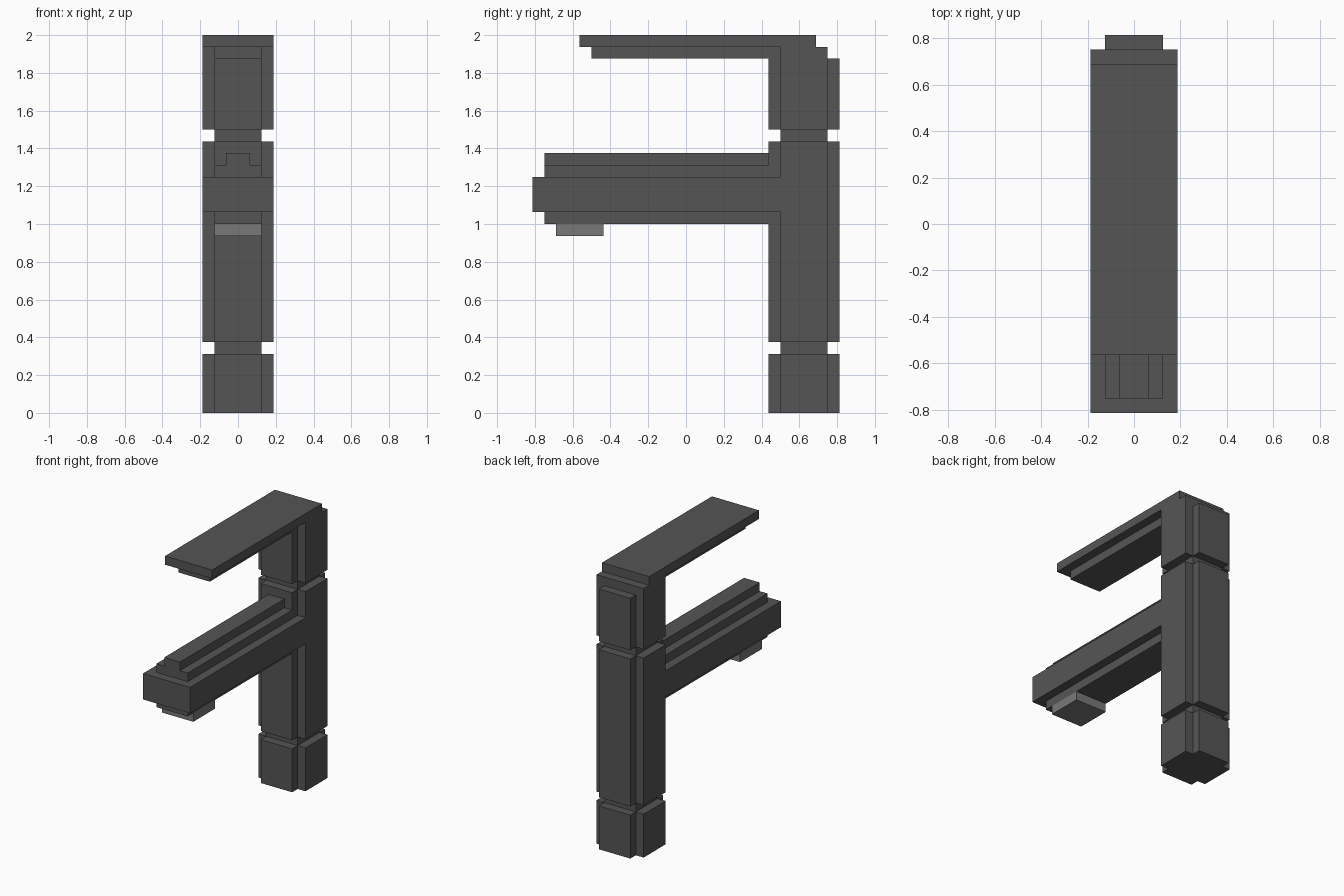
import bpy
import bmesh

U = 1 / 16          # grid module shared by every part
POST_Y = 10         # post centre, in modules

cube = bpy.data.objects.get("Cube")
if cube:
    bpy.data.objects.remove(cube, do_unlink=True)


def make_material(name, value):
    mat = bpy.data.materials.new(name)
    mat.use_nodes = True
    colour = (value, value, value, 1)
    mat.diffuse_color = colour
    mat.node_tree.nodes["Principled BSDF"].inputs["Base Color"].default_value = colour
    return mat


dark = make_material("dark grey", 0.091)
light = make_material("light grey", 0.188)


def prism(name, outline, z0, z1, mat):
    """Extrude a plan outline (in modules) between two heights."""
    bm = bmesh.new()
    face = bm.faces.new([bm.verts.new((x * U, y * U, z0 * U)) for x, y in outline])
    top = bmesh.ops.extrude_face_region(bm, geom=[face])["geom"]
    verts = [v for v in top if isinstance(v, bmesh.types.BMVert)]
    bmesh.ops.translate(bm, verts=verts, vec=(0, 0, (z1 - z0) * U))
    bmesh.ops.recalc_face_normals(bm, faces=bm.faces)
    mesh = bpy.data.meshes.new(name)
    bm.to_mesh(mesh)
    bm.free()
    mesh.materials.append(mat)
    obj = bpy.data.objects.new(name, mesh)
    bpy.context.collection.objects.link(obj)
    return obj


def box(name, half_width, y0, y1, z0, z1, mat=dark):
    w = half_width
    return prism(name, [(-w, y0), (w, y0), (w, y1), (-w, y1)], z0, z1, mat)


# Post blocks: square plan with notched corners
quarter = [(3, 2), (2, 2), (2, 3)]
plan = []
for _ in range(4):
    plan += quarter
    quarter = [(-y, x) for x, y in quarter]
plan = [(x, y + POST_Y) for x, y in plan]
for name, z0, z1 in (("post_foot", 0, 5), ("post_shaft", 6, 23), ("post_head", 24, 30)):
    prism(name, plan, z0, z1, dark)

# Recessed necks between the post blocks
for name, z0 in (("lower_neck", 5), ("upper_neck", 23)):
    box(name, 2, POST_Y - 2, POST_Y + 2, z0, z0 + 1)

# Stepped arm reaching forward
box("arm_underside", 2, -12, 7, 16, 17)
box("arm_beam", 3, -13, 8, 17, 20)
box("arm_upper_step", 2, -12, 7, 20, 21)
box("arm_ridge", 1, -12, 7, 21, 22)

# Pad under the arm tip
box("arm_pad", 2, -11, -7, 15, 16, light)

# Roof plate, its underside step and the shoulder on the post
box("roof_shoulder", 3, 8, 12, 30, 31)
box("roof_underside", 2, -8, 8, 30, 31)
box("roof_plate", 3, -9, 11, 31, 32)
